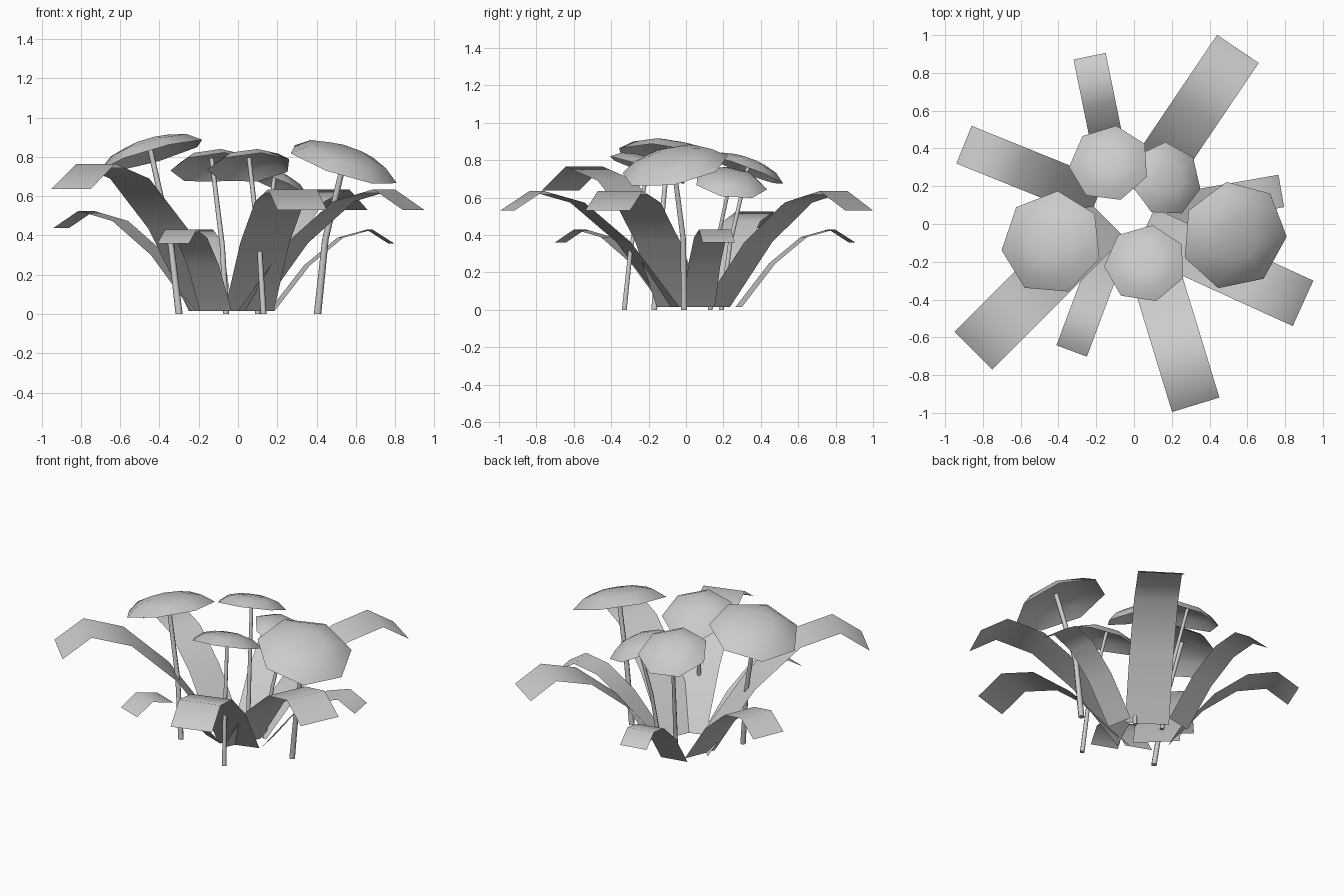
import bpy, bmesh, math
from mathutils import Vector, Matrix

old = bpy.data.objects.get("Cube")
if old:
    bpy.data.objects.remove(old, do_unlink=True)

grey = bpy.data.materials.new("plain grey")
grey.use_nodes = True
GREY = (0.6, 0.6, 0.6, 1)
grey.diffuse_color = GREY
grey.node_tree.nodes["Principled BSDF"].inputs["Base Color"].default_value = GREY


def finish(bm, name):
    """Turn a bmesh into a smooth shaded object."""
    for f in bm.faces:
        f.smooth = True
    mesh = bpy.data.meshes.new(name)
    bm.to_mesh(mesh)
    bm.free()
    mesh.materials.append(grey)
    ob = bpy.data.objects.new(name, mesh)
    bpy.context.collection.objects.link(ob)
    return ob


def bridge(bm, a, b):
    n = len(a)
    for i in range(n):
        j = (i + 1) % n
        bm.faces.new((a[i], a[j], b[j], b[i]))


# Arched leaf: one profile (distance, height), scaled and turned
LEAF = [(0, 0), (0.295, 0.56), (0.574, 0.9), (0.82, 1), (1, 0.83)]


def leaf(name, tip, angle, width, top, reach=1.49):
    a = math.radians(angle)
    out = Vector((math.cos(a), math.sin(a), 0))
    side = Vector((-out.y, out.x, 0)) * width / 2
    rise = top - 0.015
    length = rise * reach
    base = Vector((tip[0], tip[1], 0.015)) - out * length
    bm = bmesh.new()
    last = None
    for d, h in LEAF:
        p = base + out * d * length + Vector((0, 0, h * rise))
        row = [bm.verts.new(p - side), bm.verts.new(p + side)]
        if last:
            bm.faces.new((last[0], row[0], row[1], last[1]))
        last = row
    finish(bm, name)


# Seven sided hollow dome, tilted along its normal
DOME = [(1, 0), (0.74, 0.62), (0.4, 0.92)]


def cap(name, centre, normal, radius, phase):
    turn = Vector((0, 0, 1)).rotation_difference(Vector(normal)).to_matrix().to_4x4()
    place = Matrix.Translation(centre) @ turn
    height = radius * 0.31
    bm = bmesh.new()
    rings = []
    for r, h in DOME:
        ring = []
        for i in range(7):
            a = math.radians(phase) + math.tau * i / 7
            ring.append(bm.verts.new(place @ Vector(
                (r * radius * math.cos(a), r * radius * math.sin(a), h * height))))
        rings.append(ring)
    for lower, upper in zip(rings, rings[1:]):
        bridge(bm, lower, upper)
    apex = bm.verts.new(place @ Vector((0, 0, height)))
    for i in range(7):
        bm.faces.new((rings[-1][i], rings[-1][(i + 1) % 7], apex))
    finish(bm, name)
    return place @ Vector((0, 0, height * 0.8))


# Bent six sided stem, slightly tapered
def stem(name, points, radius):
    bm = bmesh.new()
    rings = []
    for k, p in enumerate(points):
        r = radius * (1 - 0.12 * k)
        rings.append([bm.verts.new(Vector(p) + Vector(
            (r * math.cos(math.tau * i / 6), r * math.sin(math.tau * i / 6), 0)))
            for i in range(6)])
    for lower, upper in zip(rings, rings[1:]):
        bridge(bm, lower, upper)
    bm.faces.new(rings[0][::-1])
    bm.faces.new(rings[-1])
    ob = finish(bm, name)
    ob.data.polygons[-1].use_smooth = False
    ob.data.polygons[-2].use_smooth = False


# Leaves: tip, direction, width, height
leaf("back_left_leaf", (0.55, 0.927), 56, 0.266, 0.635)
leaf("left_leaf", (0.78, 0.175), 10, 0.174, 0.43)
leaf("front_left_leaf", (0.895, -0.42), -24.5, 0.264, 0.635)
leaf("front_leaf", (0.327, -0.957), -73, 0.262, 0.635)
leaf("small_front_leaf", (-0.33, -0.672), -110.5, 0.172, 0.43)
leaf("front_right_leaf", (-0.85, -0.67), -135, 0.283, 0.765, 1.32)
leaf("right_leaf", (-0.9, 0.42), 158, 0.215, 0.525)
leaf("back_leaf", (-0.235, 0.888), 101.5, 0.174, 0.43)

# Mushrooms: cap centre, normal, radius, phase, stem foot, stem bend, stem radius
MUSHROOMS = {
    "left": ((0.53, -0.06, 0.757), (0.32, -0.19, 1), 0.293, -3,
             (0.405, -0.01, 0), (0.445, -0.015, 0.38), 0.019),
    "front": ((0.06, -0.21, 0.745), (-0.08, 0.36, 1), 0.219, 29,
              (0.13, -0.33, 0), (0.11, -0.295, 0.33), 0.015),
    "back": ((-0.13, 0.32, 0.745), (-0.1, 0.37, 1), 0.215, 30,
             (-0.06, 0.19, 0), (-0.08, 0.235, 0.35), 0.015),
    "right": ((-0.435, -0.1, 0.805), (-0.285, 0.13, 1), 0.278, 33,
              (-0.3, -0.17, 0), (-0.345, -0.14, 0.38), 0.018),
    "small": ((0.17, 0.237, 0.672), (0.4, 0.15, 1), 0.199, 38,
              (0.1, 0.13, 0), (0.14, 0.16, 0.33), 0.014),
}
for name, (centre, normal, radius, phase, foot, bend, thick) in MUSHROOMS.items():
    top = cap(name + "_mushroom_cap", centre, normal, radius, phase)
    # keep the stem top on the cap's axis, just under the dome
    stem(name + "_mushroom_stem", [foot, bend, top], thick)
